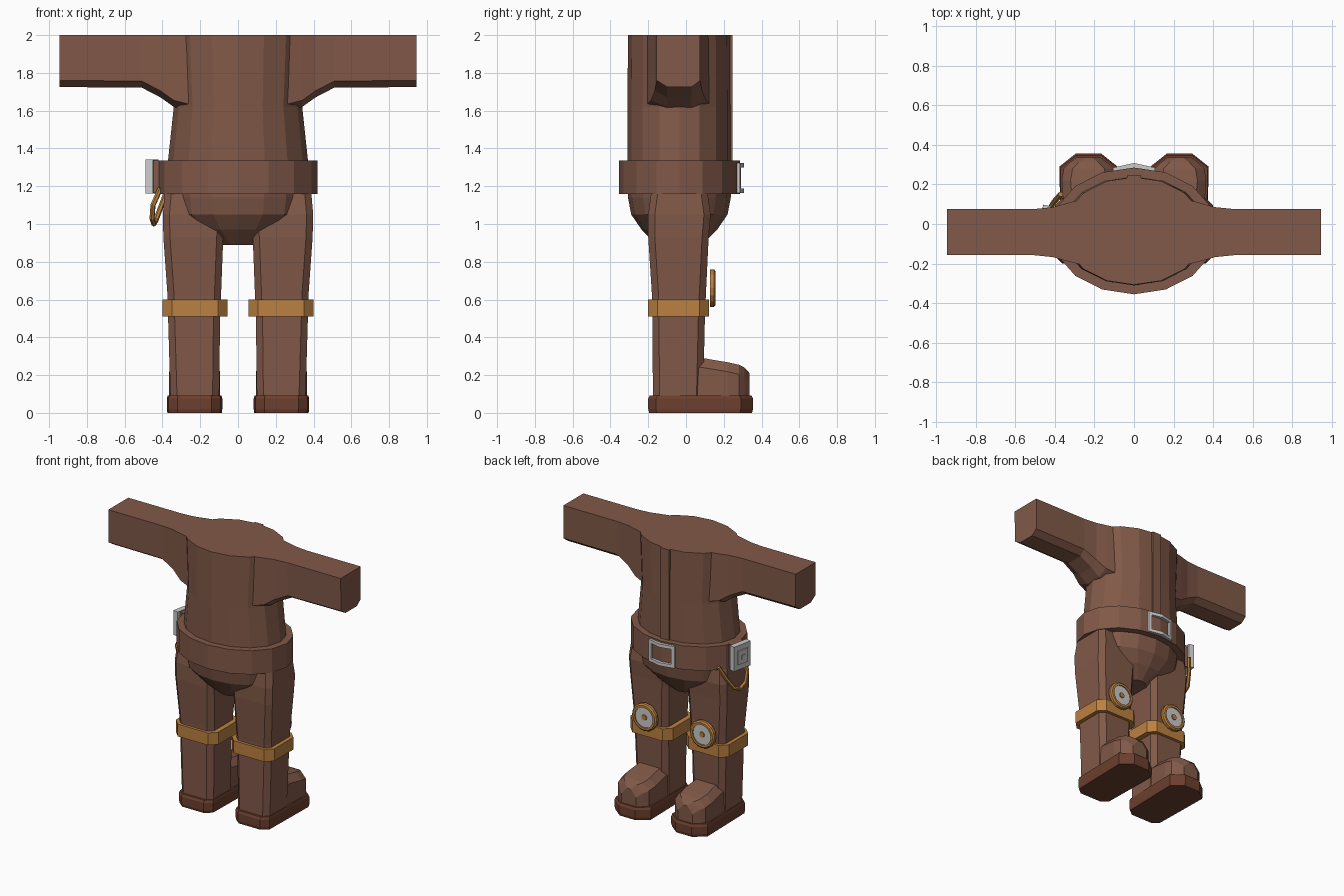
import bpy, bmesh, math
from mathutils import Vector, Matrix

if "Cube" in bpy.data.objects:
    bpy.data.objects.remove(bpy.data.objects["Cube"])


def material(name, rgb):
    m = bpy.data.materials.new(name)
    m.diffuse_color = (*rgb, 1)
    m.use_nodes = True
    m.node_tree.nodes["Principled BSDF"].inputs["Base Color"].default_value = m.diffuse_color
    return m


BROWN = material("brown", (0.22, 0.10, 0.065))
SOLE = material("dark_brown", (0.15, 0.05, 0.028))
ORANGE = material("orange", (0.50, 0.22, 0.05))


def finish(name, bm, mat=None, mirror=False):
    bmesh.ops.recalc_face_normals(bm, faces=bm.faces)
    me = bpy.data.meshes.new(name)
    bm.to_mesh(me)
    bm.free()
    ob = bpy.data.objects.new(name, me)
    bpy.context.collection.objects.link(ob)
    if mat:
        me.materials.append(mat)
    if mirror:
        ob.modifiers.new("mirror", 'MIRROR')
    return ob


def loft(name, rings, mat=None, mirror=False, closed=False):
    bm = bmesh.new()
    vs = [[bm.verts.new(p) for p in r] for r in rings]
    pairs = list(zip(vs, vs[1:]))
    if closed:
        pairs.append((vs[-1], vs[0]))
    else:
        bm.faces.new(vs[0])
        bm.faces.new(vs[-1])
    n = len(vs[0])
    for a, b in pairs:
        for i in range(n):
            j = (i + 1) % n
            bm.faces.new((a[i], a[j], b[j], b[i]))
    return finish(name, bm, mat, mirror)


def oval(z, a, b, n=16, cy=-0.035):
    return [(a * math.cos(2 * math.pi * i / n), cy + b * math.sin(2 * math.pi * i / n), z)
            for i in range(n)]


def octagon(z, x0, x1, y0, y1, c=0.035):
    return [(x0 + c, y0, z), (x1 - c, y0, z), (x1, y0 + c, z), (x1, y1 - c, z),
            (x1 - c, y1, z), (x0 + c, y1, z), (x0, y1 - c, z), (x0, y0 + c, z)]


def box(name, size, matrix, mat=None):
    bm = bmesh.new()
    bmesh.ops.create_cube(bm, size=1, matrix=matrix @ Matrix.Diagonal((*size, 1)))
    return finish(name, bm, mat)


# Torso, hips and front placket
loft("torso", [oval(1.25, 0.375, 0.275), oval(1.34, 0.37, 0.275),
               oval(1.62, 0.34, 0.275), oval(2.0, 0.36, 0.272)], BROWN)
loft("hips", [oval(1.25, 0.37, 0.275), oval(1.14, 0.36, 0.272), oval(1.05, 0.345, 0.255),
              oval(0.97, 0.24, 0.2), oval(0.89, 0.1, 0.12)], BROWN)
box("placket", (0.07, 0.04, 0.7), Matrix.Translation((0, 0.226, 1.65)), BROWN)

# Belt as a hollow band
loft("belt", [oval(1.16, 0.42, 0.32), oval(1.335, 0.42, 0.32),
              oval(1.335, 0.35, 0.25), oval(1.16, 0.34, 0.25)], BROWN, closed=True)

# Buckle: bent rectangular frame with a tongue
def frame_ring(w, h, y):
    return [(x, y - abs(x) * 0.22, 1.243 + z) for x, z in
            ((-w, -h), (0, -h), (w, -h), (w, h), (0, h), (-w, h))]


loft("buckle", [frame_ring(0.105, 0.08, 0.28), frame_ring(0.105, 0.08, 0.308),
                frame_ring(0.08, 0.056, 0.308), frame_ring(0.08, 0.056, 0.28)], closed=True)

# Arms, flared where they meet the body
def arm_ring(x, zb, grow=0.0):
    return [(x, -0.157 - grow, 2.0), (x, -0.155 - grow, zb + 0.035), (x, -0.1, zb),
            (x, 0.03, zb), (x, 0.075 + grow, zb + 0.035), (x, 0.075 + grow, 2.0)]


loft("arm", [arm_ring(0.26, 1.6, 0.05), arm_ring(0.34, 1.62, 0.03), arm_ring(0.41, 1.67, 0.01),
             arm_ring(0.51, 1.722), arm_ring(0.945, 1.725)], BROWN, mirror=True)

# Legs
loft("leg", [octagon(0.06, 0.10, 0.357, -0.175, 0.09), octagon(0.5, 0.095, 0.37, -0.178, 0.10),
             octagon(0.62, 0.09, 0.373, -0.18, 0.105), octagon(0.93, 0.078, 0.395, -0.2, 0.12),
             octagon(1.05, 0.07, 0.398, -0.2, 0.13), octagon(1.2, 0.07, 0.385, -0.18, 0.11)],
     BROWN, mirror=True)

# Boots: sections along the foot
boots = []
for y, hw, top in ((-0.1, 0.12, 0.29), (0.09, 0.125, 0.29), (0.22, 0.135, 0.268),
                   (0.28, 0.125, 0.255), (0.31, 0.095, 0.24), (0.337, 0.06, 0.21)):
    boots.append([(0.23 + x, y, z) for x, z in
                  ((-hw, 0.07), (hw, 0.07), (hw, top - 0.05), (hw - 0.045, top),
                   (-hw + 0.045, top), (-hw, top - 0.05))])
loft("boot", boots, BROWN, mirror=True)

# Soles
outline = [(-0.09, -0.2), (0.09, -0.2), (0.138, -0.16), (0.147, 0.29), (0.065, 0.355),
           (-0.065, 0.355), (-0.147, 0.29), (-0.138, -0.16)]
loft("sole", [[(0.23 + x * k, 0.075 + (y - 0.075) * k, z) for x, y in outline]
              for z, k in ((0, 0.98), (0.02, 1), (0.075, 1), (0.092, 0.97))], SOLE, mirror=True)

# Knee straps
loft("knee_strap", [octagon(0.51, 0.055, 0.40, -0.2, 0.122, 0.05),
                    octagon(0.6, 0.055, 0.40, -0.2, 0.122, 0.05),
                    octagon(0.6, 0.1, 0.36, -0.16, 0.08),
                    octagon(0.51, 0.1, 0.36, -0.16, 0.08)], ORANGE, mirror=True, closed=True)


# Knee discs: orange rim, grey plate, orange stud
def disc_ring(r, y, n=16):
    return [(0.235 + r * math.cos(2 * math.pi * i / n), y,
             0.66 + r * math.sin(2 * math.pi * i / n)) for i in range(n)]


loft("knee_rim", [disc_ring(0.1, 0.128), disc_ring(0.1, 0.148), disc_ring(0.09, 0.156),
                  disc_ring(0.074, 0.156), disc_ring(0.074, 0.128)],
     ORANGE, mirror=True, closed=True)
loft("knee_plate", [disc_ring(0.078, 0.13), disc_ring(0.078, 0.148)], mirror=True)
loft("knee_stud", [disc_ring(0.022, 0.14, 8), disc_ring(0.02, 0.155, 8)], ORANGE, mirror=True)

# Belt box with a raised square and a mount behind it
turn = Matrix.Translation((-0.455, 0.02, 1.252)) @ Matrix.Rotation(math.radians(-12), 4, 'Z')
box("belt_box", (0.04, 0.15, 0.18), turn)
box("belt_box_panel", (0.02, 0.09, 0.1), turn @ Matrix.Translation((-0.017, 0, 0)))
box("belt_box_stud", (0.012, 0.03, 0.03), turn @ Matrix.Translation((-0.026, 0, 0)))
box("belt_box_mount", (0.05, 0.11, 0.17), turn @ Matrix.Translation((0.035, 0, 0)), BROWN)

# Hanging cord below the box
path = [Vector(p) for p in ((-0.37, 0.15, 1.19), (-0.405, 0.11, 1.1), (-0.435, 0.06, 1.02),
                            (-0.445, 0.01, 1.0), (-0.455, -0.04, 1.03),
                            (-0.45, -0.07, 1.1), (-0.41, -0.06, 1.19))]
rings = []
for i, p in enumerate(path):
    t = (path[min(i + 1, len(path) - 1)] - path[max(i - 1, 0)]).normalized()
    side = t.cross(Vector((-1, 0.3, 0))).normalized()
    out = side.cross(t)
    rings.append([p + 0.014 * (side * math.cos(a) + out * math.sin(a))
                  for a in (k * math.pi / 3 for k in range(6))])
loft("cord", rings, ORANGE)
